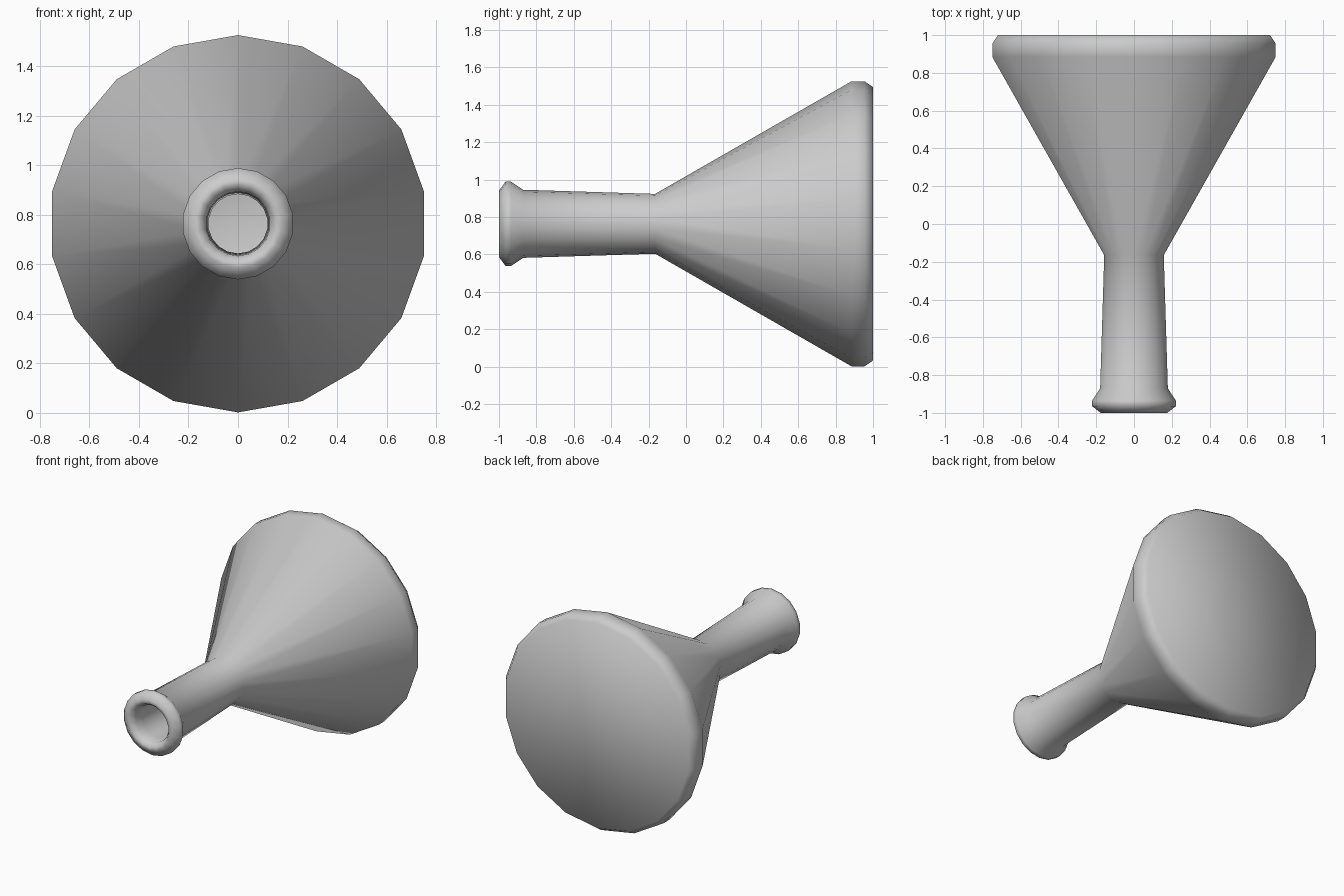
import bpy, bmesh
from math import sin, cos, pi

if "Cube" in bpy.data.objects:
    bpy.data.objects.remove(bpy.data.objects["Cube"])

SIDES = 18
AXIS_Z = 0.764

# outer wall from base to lip, then inner wall back down: (y, radius)
PROFILE = [
    (1.0, 0.731), (0.955, 0.762), (0.885, 0.762),      # base rim
    (-0.165, 0.16), (-0.87, 0.182),                    # cone and neck
    (-0.935, 0.225), (-0.965, 0.225), (-1.0, 0.178),   # lip outside
    (-1.0, 0.155), (-0.965, 0.13), (-0.90, 0.126),     # lip inside
    (-0.165, 0.12), (0.885, 0.715), (0.955, 0.70),     # inner wall
]


def lathe(name, profile):
    bm = bmesh.new()
    rings = []
    for y, r in profile:
        angles = [pi / 2 + 2 * pi * i / SIDES for i in range(SIDES)]
        rings.append([bm.verts.new((r * cos(a), y, AXIS_Z + r * sin(a)))
                      for a in angles])
    for a, b in zip(rings, rings[1:]):
        for i in range(SIDES):
            j = (i + 1) % SIDES
            bm.faces.new((a[i], a[j], b[j], b[i]))
    # closed base, outside and inside
    bm.faces.new(rings[0])
    bm.faces.new(rings[-1])
    bmesh.ops.recalc_face_normals(bm, faces=bm.faces[:])
    for f in bm.faces:
        f.smooth = True
    mesh = bpy.data.meshes.new(name)
    bm.to_mesh(mesh)
    bm.free()
    obj = bpy.data.objects.new(name, mesh)
    bpy.context.collection.objects.link(obj)
    return obj


# conical flask lying on its side
lathe("flask", PROFILE)
